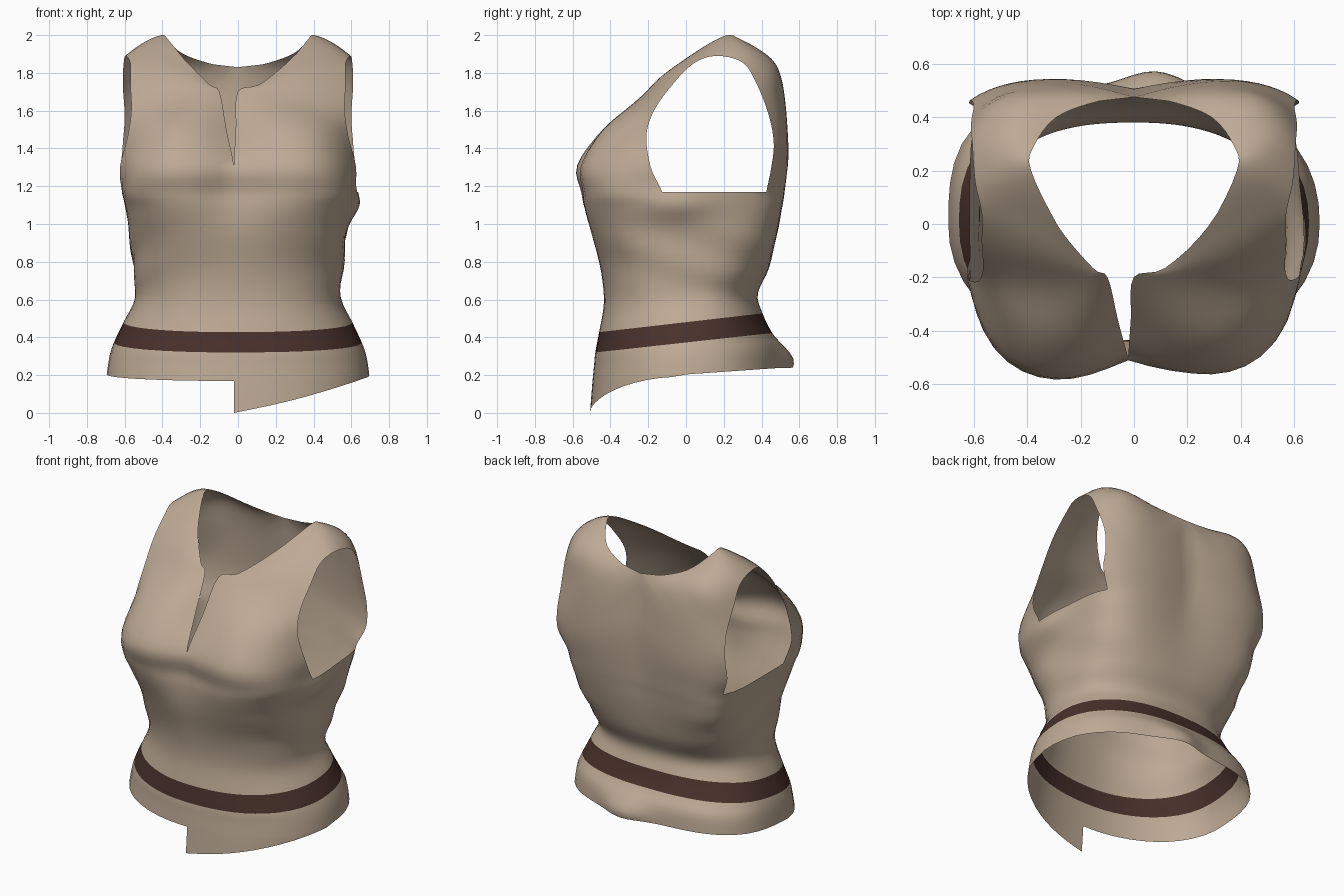
import bpy, bmesh, math
from mathutils import Vector

if "Cube" in bpy.data.objects:
    bpy.data.objects.remove(bpy.data.objects["Cube"])

M, S, SUB = 12, 8, 4              # panel columns, underarm columns, row subdivisions
N = 2 * M + S


def material(name, rgb):
    m = bpy.data.materials.new(name)
    m.diffuse_color = (*rgb, 1)
    m.use_nodes = True
    m.node_tree.nodes["Principled BSDF"].inputs["Base Color"].default_value = m.diffuse_color
    return m


cloth = material("tan cloth", (0.51, 0.40, 0.30))
trim = material("dark brown trim", (0.066, 0.031, 0.024))

# Torso levels: front height, half width, front y, back y, tilt, cleft,
# squareness of front, right back and left back
LEVELS = [
    (0.170, 0.695, -0.495, 0.51, 0.07, 0.0, 2.15, 2.3, 3.0),
    (0.25, 0.68, -0.487, 0.50, 0.10, 0.0, 2.15, 2.3, 2.9),
    (0.32, 0.655, -0.48, 0.455, 0.11, 0.0, 2.2, 2.3, 2.7),
    (0.425, 0.605, -0.46, 0.405, 0.115, 0.0, 2.2, 2.3, 2.5),
    (0.58, 0.545, -0.435, 0.38, 0.06, 0.0, 2.3, 2.4, 2.5),
    (0.75, 0.555, -0.45, 0.44, 0.02, 0.0, 2.4, 3.0, 3.2),
    (0.95, 0.575, -0.515, 0.485, 0.0, 0.02, 2.7, 4.3, 5.2),
    (1.08, 0.595, -0.555, 0.51, 0.0, 0.05, 3.1, 5.0, 6.0),
    (1.17, 0.615, -0.57, 0.525, 0.0, 0.07, 3.5, 5.0, 5.6),
]
STRIPE = (2, 3)                   # the trim lies between these levels

# Shoulder strap rows from chest, over the shoulder, to the back:
# neck edge, middle, armhole edge
STRAP = [
    ((0, -.50, 1.31), (.41, -.548, 1.31), (.625, -.20, 1.30)),
    ((0, -.355, 1.50), (.35, -.43, 1.50), (.585, -.215, 1.46)),
    ((0, -.20, 1.70), (.32, -.245, 1.65), (.565, -.17, 1.60)),
    ((.13, -.165, 1.74), (.36, -.11, 1.79), (.57, -.07, 1.74)),
    ((.28, -.01, 1.87), (.43, .03, 1.885), (.57, .04, 1.85)),
    ((.385, .20, 1.995), (.48, .19, 1.965), (.595, .16, 1.89)),
    ((.375, .29, 1.975), (.50, .33, 1.935), (.605, .30, 1.855)),
    ((.29, .40, 1.90), (.46, .465, 1.84), (.61, .375, 1.74)),
    ((.13, .46, 1.845), (.38, .515, 1.70), (.60, .44, 1.57)),
    ((0, .475, 1.83), (.36, .535, 1.52), (.61, .465, 1.42)),
    ((0, .505, 1.50), (.37, .54, 1.34), (.615, .45, 1.29)),
]
# Sideways opening of the front slit at strap rows 1-3
SLIT = {1: (0.01, 0.02, 0.13), -1: (0.04, 0.08, 0.14)}


def angle(c):
    a, b = math.radians(-12), math.radians(37)
    q = math.pi / 2
    if c <= M:
        return -q + (a + q) * c / M
    if c <= M + S:
        return a + (b - a) * (c - M) / S
    return b + (q - b) * (c - M - S) / M


def ring(level, side):
    z, w, f, b, tilt, cleft, nf, nr, nl = level
    row = []
    for c in range(N + 1):
        t = angle(c)
        h, n = (-f, nf) if t <= 0 else (b, nr if side > 0 else nl)
        r = (abs(math.cos(t) / w) ** n + abs(math.sin(t) / h) ** n) ** (-1 / n)
        x, y = r * math.cos(t), r * math.sin(t)
        if c in (0, N):
            x = 0
        y += (cleft if y < 0 else -cleft * 0.35) * math.exp(-(x / .17) ** 2)
        row.append(Vector((x, y, z + tilt * (y + .48))))
    return row


def arc(a, b, c):
    """Quadratic row of points through three positions."""
    a, b, c = Vector(a), Vector(b), Vector(c)
    out = []
    for i in range(M + 1):
        t = i / M
        out.append(a * (2 * (t - .5) * (t - 1)) + b * (4 * t * (1 - t)) + c * (2 * t * (t - .5)))
    return out


def spline_rows(rows, before, after):
    """Smooth rows through the control rows, with guide rows past both ends."""
    ext = [before] + rows + [after]
    out = []
    for i in range(len(rows) - 1):
        for s in range(SUB):
            t = s / SUB
            out.append([b + ((c - a) * t + (2 * a - 5 * b + 4 * c - d) * t ** 2
                             + (3 * b - a - 3 * c + d) * t ** 3) / 2
                        for a, b, c, d in zip(*ext[i:i + 4])])
    out.append([v.copy() for v in rows[-1]])
    return out


def drape(p, side):
    """Mirror a point and add cloth folds and the off-centre seam."""
    x, y, z = p.x * side, p.y, p.z
    # soft folds at the flanks
    k = math.exp(-((z - .82) / .16) ** 2) * min(1, abs(x) / .45) ** 3
    fold = 1 + .012 * k * math.sin(24 * z + 9 * y + 1.5 * side)
    x, y = x * fold, y * fold
    # gathered cloth under the arm
    if x > 0:
        x += .045 * math.exp(-((z - 1.10) / .08) ** 2 - ((y + .05) / .18) ** 2)
    if y < 0:
        # one side of the chest is a little flatter
        y += .02 * math.exp(-((z - 1.3) / .15) ** 2) * max(0, min(1, x / .2)) * min(1, -y / .3)
        x -= .022 * math.exp(-(x / .2) ** 2)
    else:
        # flared tail at the back hem
        y += .065 * math.exp(-((z - .27) / .08) ** 2 - ((x - .08) / .16) ** 2) * min(1, y / .3)
    return Vector((x, y, z))


bm = bmesh.new()


def grid(rows, side, stripe=None):
    vs = [[bm.verts.new(drape(p, side)) for p in row] for row in rows]
    for r in range(len(vs) - 1):
        for c in range(len(vs[r]) - 1):
            q = [vs[r][c], vs[r][c + 1], vs[r + 1][c + 1], vs[r + 1][c]]
            f = bm.faces.new(q if side > 0 else q[::-1])
            f.smooth = True
            if stripe and stripe[0] * SUB <= r < stripe[1] * SUB:
                f.material_index = 1


for side in (-1, 1):
    rings = [ring(l, side) for l in LEVELS]
    top, under = rings[-1], rings[-2]
    # guide row above the torso follows the chest, underarm and back
    guide = (arc(*STRAP[0]) + [2 * top[c] - under[c] for c in range(M + 1, M + S)]
             + arc(*STRAP[-1])[::-1])
    # torso half
    torso = spline_rows(rings, rings[0], guide)
    grid(torso, side, STRIPE)
    # front and back panels joined over the shoulder
    ctrl = [top[:M + 1]]
    for i, (a, b, c) in enumerate(STRAP):
        if 1 <= i <= 3:
            a = (SLIT[side][i - 1], a[1], a[2])
        ctrl.append(arc(a, b, c))
    ctrl.append(top[:N - M - 1:-1])
    rows = spline_rows(ctrl, under[:M + 1], under[:N - M - 1:-1])
    # even out the back neckline
    for r in range(9 * SUB, 11 * SUB):
        i, t = r // SUB, (r % SUB) / SUB
        for j in range(M + 1):
            flat = ctrl[i][j].lerp(ctrl[i + 1][j], t)
            rows[r][j] = rows[r][j].lerp(flat, (1 - j / M) ** 2)
    for r, row in enumerate(rows):
        if r <= SUB or r >= 10 * SUB:
            row[0].x = 0
    grid(rows, side)

# longer front flap below the hem on the right side
hem = torso[0][:M + 3]
low = []
for p in hem:
    z = min(p.z, .2 * p.x + .11 * p.x ** 2)
    low.append(Vector((p.x, p.y - .08 * (p.z - z), z)))
low[-1] = hem[-1].copy()
grid([low, hem], 1)

bmesh.ops.remove_doubles(bm, verts=bm.verts[:], dist=0.0008)
bmesh.ops.dissolve_degenerate(bm, edges=bm.edges[:], dist=0.0005)

me = bpy.data.meshes.new("sleeveless_top")
bm.to_mesh(me)
bm.free()
me.materials.append(cloth)
me.materials.append(trim)
ob = bpy.data.objects.new("sleeveless_top", me)
bpy.context.collection.objects.link(ob)
